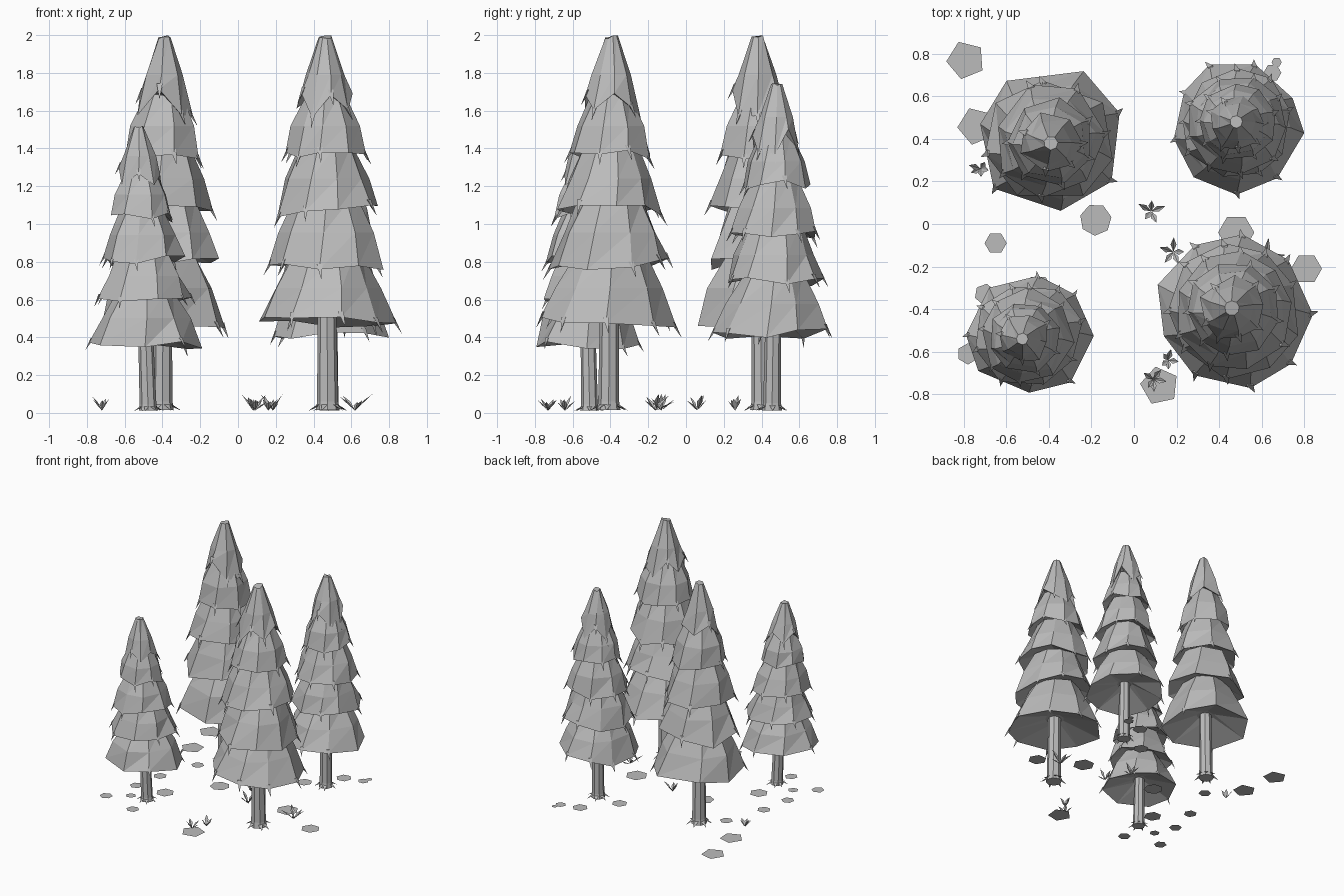
import bpy
import bmesh
import random
from math import cos, sin, pi, radians
from mathutils import Vector

if "Cube" in bpy.data.objects:
    bpy.data.objects.remove(bpy.data.objects["Cube"])

GREY = (0.5, 0.5, 0.5, 1)
grey = bpy.data.materials.new("plain grey")
grey.use_nodes = True
grey.diffuse_color = GREY
grey.node_tree.nodes["Principled BSDF"].inputs["Base Color"].default_value = GREY


def finish(bm, name, solid=True):
    """Turn a bmesh into a flat shaded grey object."""
    if solid:
        bmesh.ops.recalc_face_normals(bm, faces=bm.faces)
    mesh = bpy.data.meshes.new(name)
    bm.to_mesh(mesh)
    bm.free()
    mesh.materials.append(grey)
    obj = bpy.data.objects.new(name, mesh)
    bpy.context.collection.objects.link(obj)


def polar(radius, angle, z):
    return Vector((radius * cos(angle), radius * sin(angle), z))


def bridge(bm, low, high):
    for i in range(len(low)):
        j = (i + 1) % len(low)
        bm.faces.new((low[i], low[j], high[j]))
        bm.faces.new((low[i], high[j], high[i]))


def thorn(bm, base, out, tip, width):
    """Three sided spike from a base point to a tip."""
    side = Vector((-out.y, out.x, 0)) * width
    a, b = bm.verts.new(base + side), bm.verts.new(base - side)
    c, t = bm.verts.new(base - out * width * 1.5), bm.verts.new(tip)
    for face in ((a, b, t), (b, c, t), (c, a, t), (a, c, b)):
        bm.faces.new(face)


# rim height, rim radius, middle radius, top height, top radius, raggedness
TIERS = [
    (0.48, 0.345, 0.275, 0.84, 0.18, 0.0),
    (0.79, 0.295, 0.24, 1.12, 0.17, 0.0),
    (1.07, 0.265, 0.215, 1.41, 0.14, 0.0),
    (1.36, 0.205, 0.172, 1.68, 0.10, 0.01),
    (1.59, 0.148, 0.10, 1.99, 0.033, 0.05),
]


def tree(name, foot, apex, size, girth, sides, phase, seed):
    rng = random.Random(seed)
    foot, apex = Vector(foot), Vector(apex)

    def place(p):
        x, y = foot.lerp(apex, p.z / 2)
        return Vector((x + p.x * girth, y + p.y * girth, p.z * size))

    # Trunk
    bm = bmesh.new()
    rings = []
    for z, r in ((0.015, 0.06), (0.06, 0.053), (0.5, 0.048), (0.75, 0.045)):
        rings.append([bm.verts.new(place(polar(r, i * pi / 4, z))) for i in range(8)])
    for low, high in zip(rings, rings[1:]):
        for i in range(8):
            j = (i + 1) % 8
            bm.faces.new((low[i], low[j], high[j], high[i]))
    bm.faces.new(rings[0][::-1])
    bm.faces.new(rings[-1])
    # Roots
    for i in range(7):
        a = i * 2 * pi / 7 + rng.uniform(-0.2, 0.2)
        thorn(bm, place(polar(0.05, a, 0.045)), polar(1, a, 0),
              place(polar(0.1, a, 0.012)), 0.018 * size)
    finish(bm, name + "_trunk")

    # Needle skirts, each a hollow ragged cone
    bm = bmesh.new()
    for level, (z0, r0, rm, z1, r1, ragged) in enumerate(TIERS):
        turn = radians(phase) + level * 0.37
        rim, mid, top, inner = [], [], [], []
        for i in range(sides):
            a = turn + (i + rng.uniform(-0.12, 0.12)) * 2 * pi / sides
            notch = i % 2
            r = r0 * rng.uniform(0.95, 1.06) - ragged * notch * 0.3
            z = z0 + rng.uniform(-0.035, 0.03) + ragged * notch * 2
            rim.append(bm.verts.new(place(polar(r, a, z))))
            mid.append(bm.verts.new(place(polar(rm * rng.uniform(0.95, 1.05), a + 0.06, (z0 + z1) / 2))))
            top.append(bm.verts.new(place(polar(r1, a + 0.12, z1 + rng.uniform(-0.01, 0.01)))))
            inner.append(bm.verts.new(place(polar(0.07, a, z0 + 0.1))))
            # Drooping needle tip
            if rng.random() < 0.6:
                thorn(bm, place(polar(r - 0.012, a, z + 0.03)), polar(1, a, 0),
                      place(polar(r + 0.025, a + 0.04, z - 0.055)), 0.016 * size)
        bridge(bm, rim, mid)
        bridge(bm, mid, top)
        bridge(bm, inner, rim)
        bm.faces.new(top)
        bm.faces.new(inner[::-1])
    finish(bm, name + "_needles")


tree("back_left_tree", (-0.40, 0.40), (-0.39, 0.38), 1.0, 1.0, 7, -85, 3)
tree("back_right_tree", (0.485, 0.455), (0.48, 0.48), 0.875, 0.89, 9, -90, 5)
tree("front_right_tree", (0.475, -0.41), (0.46, -0.395), 1.0, 1.05, 9, 0, 8)
tree("front_left_tree", (-0.475, -0.51), (-0.525, -0.54), 0.76, 0.84, 8, -50, 11)

# Ground patches: x, y, radius, sides, turn
PATCHES = [
    (-0.79, 0.77, 0.092, 5, 40), (-0.74, 0.46, 0.09, 5, 40),
    (-0.18, 0.02, 0.075, 7, 10), (-0.65, -0.09, 0.052, 6, 0),
    (-0.70, -0.33, 0.05, 6, 20), (-0.45, -0.31, 0.07, 6, 0),
    (-0.78, -0.61, 0.05, 6, 30), (-0.63, -0.50, 0.04, 6, 0),
    (-0.48, -0.69, 0.05, 6, 15), (0.48, -0.04, 0.085, 6, 0),
    (0.81, -0.21, 0.073, 6, 0), (0.12, -0.76, 0.092, 5, 30),
    (0.67, 0.76, 0.024, 6, 0), (0.65, 0.71, 0.042, 6, 0),
    (0.50, 0.67, 0.06, 6, 10), (0.30, 0.44, 0.06, 6, 0),
    (-0.53, 0.23, 0.05, 6, 20),
]
bm = bmesh.new()
for x, y, r, n, turn in PATCHES:
    bm.faces.new([bm.verts.new(Vector((x, y, 0)) + polar(r, radians(turn) + i * 2 * pi / n, 0.001))
                  for i in range(n)])
finish(bm, "ground_patches", solid=False)

# Grass tufts of folded diamond leaves: x, y, spread
TUFTS = [(-0.72, 0.26, 0.9), (0.08, 0.06, 1.1), (0.185, -0.13, 1.2),
         (0.09, -0.73, 1.0), (0.16, -0.64, 0.8), (0.62, -0.16, 1.4)]
bm = bmesh.new()
rng = random.Random(4)
for x, y, spread in TUFTS:
    root = Vector((x, y, 0.012))
    for k in range(5):
        a = k * 2 * pi / 5 + rng.uniform(-0.4, 0.4)
        reach, rise = rng.uniform(0.04, 0.07) * spread, rng.uniform(0.045, 0.09)
        side = polar(0.014, a + pi / 2, 0)
        middle = root + polar(reach * 0.5, a, rise * 0.6)
        foot_v, tip = bm.verts.new(root), bm.verts.new(root + polar(reach, a, rise))
        fold = bm.verts.new(middle - Vector((0, 0, 0.008)))
        left, right = bm.verts.new(middle + side), bm.verts.new(middle - side)
        bm.faces.new((foot_v, fold, tip, left))
        bm.faces.new((foot_v, right, tip, fold))
finish(bm, "grass_tufts", solid=False)
